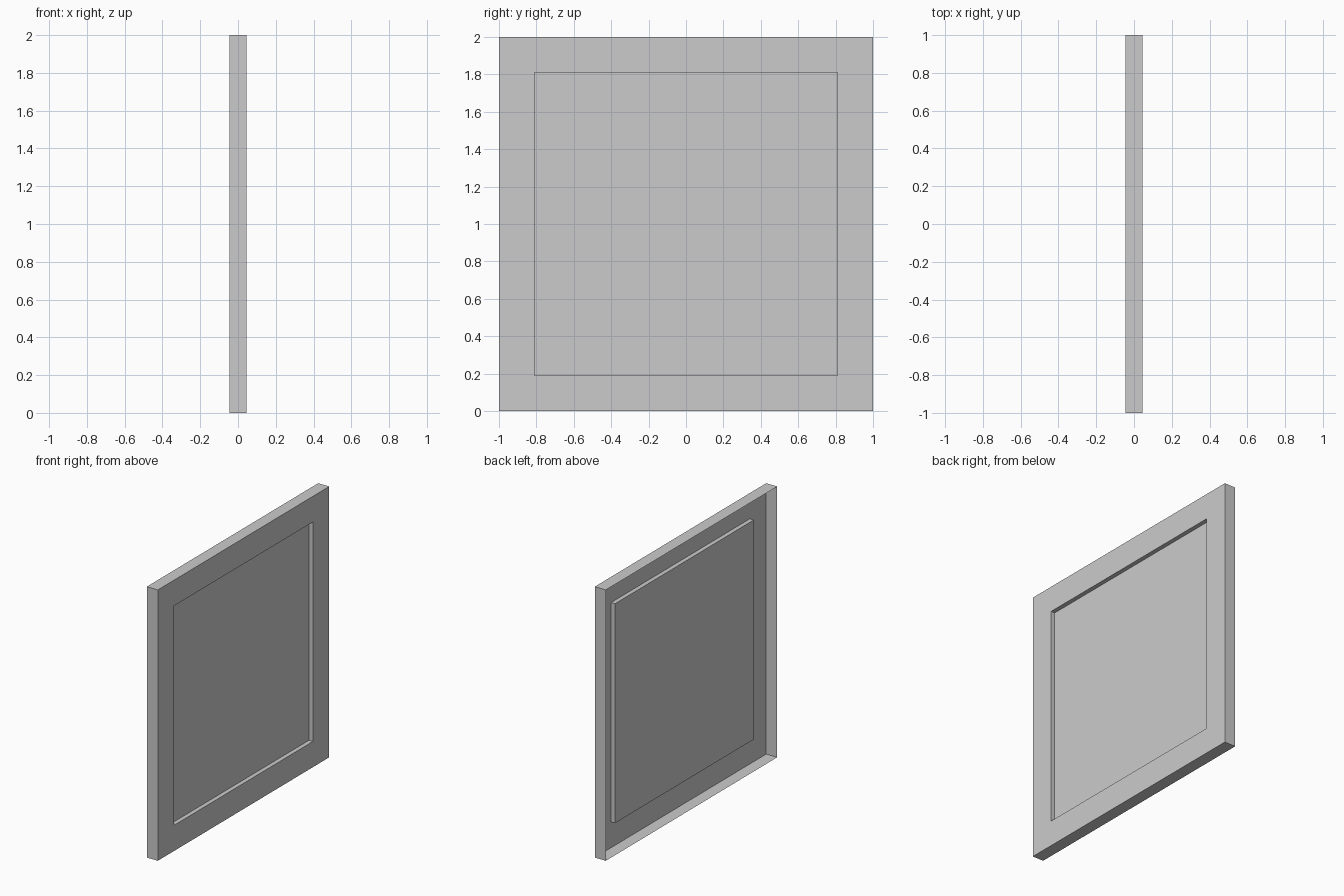
import bpy, bmesh
from mathutils import Matrix, Vector

if "Cube" in bpy.data.objects:
    bpy.data.objects.remove(bpy.data.objects["Cube"])

THICK = 0.09    # overall thickness in x
BORDER = 0.19   # width of the raised frame
RECESS = 0.032  # depth of the sunken panel

bm = bmesh.new()
bmesh.ops.create_cube(bm, size=1, matrix=Matrix.Translation((0, 0, 1)) @ Matrix.Diagonal((THICK, 2, 2, 1)))
bm.normal_update()

# open back: the panel is a hollow shell
back = [f for f in bm.faces if f.normal.x < -0.9]
bmesh.ops.delete(bm, geom=back, context='FACES_ONLY')

# frame border, then the sunken centre
front = next(f for f in bm.faces if f.normal.x > 0.9)
bmesh.ops.inset_individual(bm, faces=[front], thickness=BORDER, use_even_offset=True)
centre = bmesh.ops.extrude_discrete_faces(bm, faces=[front])["faces"][0]
bmesh.ops.translate(bm, vec=Vector((-RECESS, 0, 0)), verts=centre.verts[:])

mesh = bpy.data.meshes.new("recessed_wall_panel")
bm.to_mesh(mesh)
bm.free()
panel = bpy.data.objects.new("recessed_wall_panel", mesh)
bpy.context.collection.objects.link(panel)
